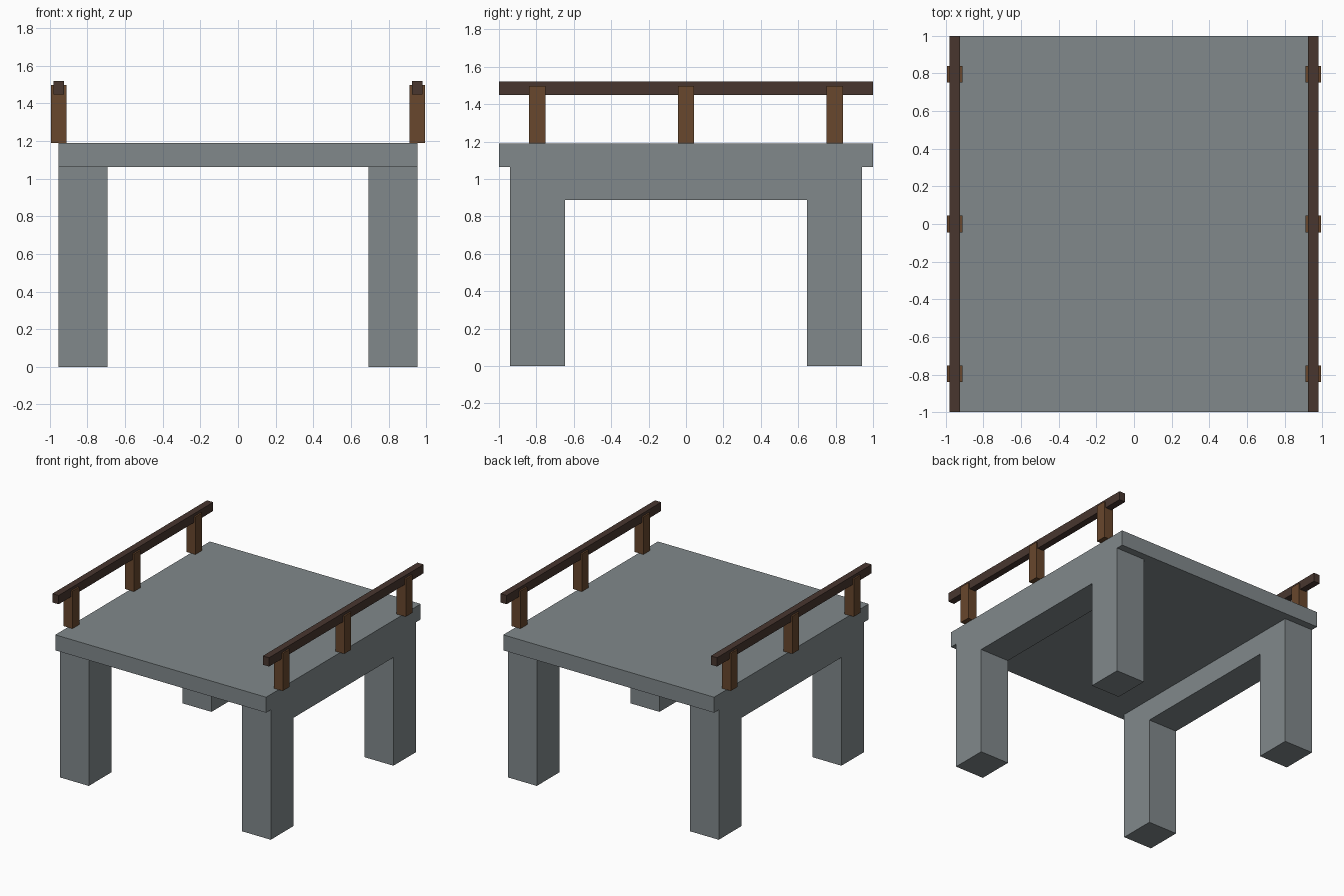
import bpy
import bmesh
from mathutils import Vector

cube = bpy.data.objects.get("Cube")
if cube:
    bpy.data.objects.remove(cube, do_unlink=True)


def material(name, color):
    mat = bpy.data.materials.new(name)
    mat.use_nodes = True
    mat.diffuse_color = (*color, 1)
    mat.node_tree.nodes["Principled BSDF"].inputs["Base Color"].default_value = (*color, 1)
    return mat


stone = material("grey stone", (0.22, 0.25, 0.26))
post_wood = material("brown wood", (0.138, 0.063, 0.026))
rail_wood = material("dark wood", (0.065, 0.037, 0.028))


def finish(name, bm, mat):
    bmesh.ops.recalc_face_normals(bm, faces=bm.faces)
    mesh = bpy.data.meshes.new(name)
    bm.to_mesh(mesh)
    bm.free()
    mesh.materials.append(mat)
    obj = bpy.data.objects.new(name, mesh)
    bpy.context.collection.objects.link(obj)
    return obj


def box(name, low, high, mat):
    low, high = Vector(low), Vector(high)
    bm = bmesh.new()
    bmesh.ops.create_cube(bm, size=1)
    bmesh.ops.scale(bm, vec=high - low, verts=bm.verts)
    bmesh.ops.translate(bm, vec=(low + high) / 2, verts=bm.verts)
    return finish(name, bm, mat)


def portal(name, x0, x1, mat):
    """Two legs joined by a beam: a side profile extruded along x."""
    half = [(0.94, 1.063), (0.94, 0), (0.647, 0), (0.647, 0.886)]
    outline = half + [(-y, z) for y, z in reversed(half)]
    bm = bmesh.new()
    face = bm.faces.new([bm.verts.new((x0, y, z)) for y, z in outline])
    result = bmesh.ops.extrude_face_region(bm, geom=[face])
    moved = [v for v in result["geom"] if isinstance(v, bmesh.types.BMVert)]
    bmesh.ops.translate(bm, vec=(x1 - x0, 0, 0), verts=moved)
    return finish(name, bm, mat)


# Deck slab
box("deck", (-0.955, -1, 1.063), (0.955, 1, 1.19), stone)

for side, s in (("left", 1), ("right", -1)):
    # Legs and beam under each long edge
    portal(f"{side}_leg_frame", s * 0.693, s * 0.955, stone)

    # Railing with three posts
    x = s * 0.953
    for place, y in (("front", -0.795), ("middle", 0), ("back", 0.795)):
        box(f"{side}_{place}_post", (x - 0.041, y - 0.044, 1.19),
            (x + 0.041, y + 0.044, 1.497), post_wood)
    box(f"{side}_handrail", (x - 0.028, -1, 1.448), (x + 0.028, 1, 1.52), rail_wood)
